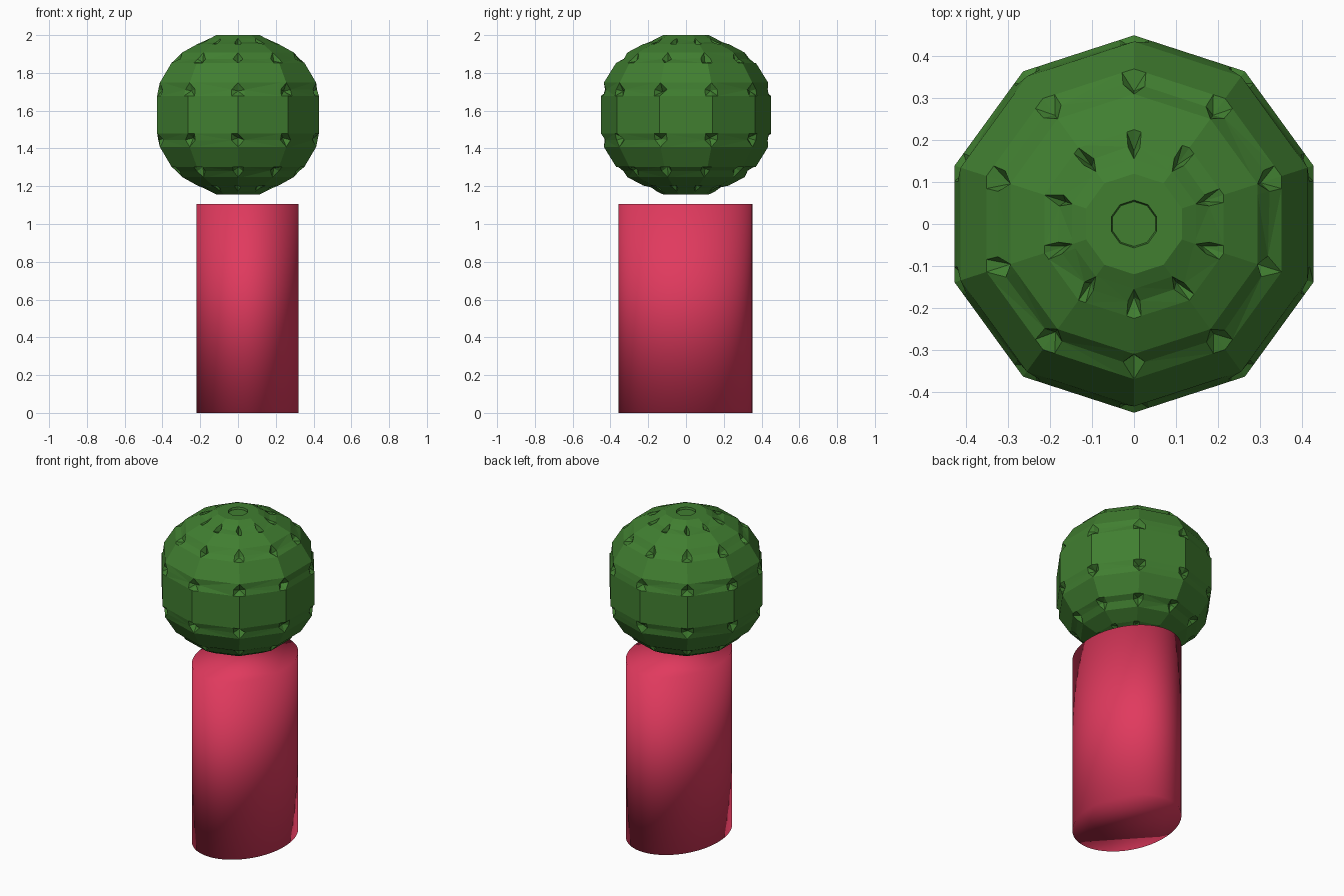
import bpy, bmesh, math, random

if "Cube" in bpy.data.objects:
    bpy.data.objects.remove(bpy.data.objects["Cube"])

random.seed(4)


def material(name, rgb):
    m = bpy.data.materials.new(name)
    m.diffuse_color = (*rgb, 1)
    m.use_nodes = True
    m.node_tree.nodes["Principled BSDF"].inputs["Base Color"].default_value = m.diffuse_color
    return m


def finish(bm, name, mat, smooth):
    bmesh.ops.recalc_face_normals(bm, faces=bm.faces)
    for f in bm.faces:
        f.smooth = smooth
    me = bpy.data.meshes.new(name)
    bm.to_mesh(me)
    bm.free()
    me.materials.append(mat)
    ob = bpy.data.objects.new(name, me)
    bpy.context.collection.objects.link(ob)
    return ob


pink = material("pink", (0.75, 0.042, 0.112))
green = material("leaf green", (0.052, 0.21, 0.03))

# Trunk: oval column, set slightly off centre, softly shaded over its rims
bm = bmesh.new()
bmesh.ops.create_cone(bm, cap_ends=True, segments=64, radius1=1, radius2=1, depth=1)
bmesh.ops.scale(bm, vec=(0.27, 0.354, 1.105), verts=bm.verts)
bmesh.ops.translate(bm, vec=(0.05, -0.003, 0.5525), verts=bm.verts)
finish(bm, "oval_trunk", pink, True)

# Crown: ten-sided tiled ball. Each row is (height from middle, radius, seam)
CENTRE, SIDES, STEP, GAP = 1.578, 10, 36, 4.5
half = [(0.10, 0.45, False), (0.135, 0.444, True), (0.17, 0.435, False),
        (0.275, 0.37, False), (0.30, 0.342, True), (0.33, 0.31, False),
        (0.375, 0.225, False), (0.39, 0.19, True), (0.405, 0.155, False),
        (0.422, 0.12, False)]
rows = [(-z, r, s) for z, r, s in reversed(half)] + half

bm = bmesh.new()
grid = []
for z, r, seam in rows:
    ring = []
    for i in range(SIDES):
        for off in (-GAP, 0, GAP):
            # points stay on the straight sides of the decagon
            rad = r * math.cos(math.radians(18)) / math.cos(math.radians(18 - abs(off)))
            zz = z
            if seam:
                # pits where tile corners meet, shallow grooves elsewhere
                depth = random.uniform(0.05, 0.10) if off == 0 else random.uniform(0, 0.02)
                rad *= 1 - depth
                zz *= 1 - depth
            a = math.radians(18 + STEP * i + off)
            ring.append(bm.verts.new((rad * math.cos(a), rad * math.sin(a), CENTRE + zz)))
    grid.append(ring)

n = SIDES * 3
for lo, hi in zip(grid, grid[1:]):
    for i in range(n):
        j = (i + 1) % n
        bm.faces.new((lo[i], lo[j], hi[j], hi[i]))

# Flat ends with a small dimple at each pole
for ring in (grid[0], grid[-1]):
    cap = bm.faces.new(ring)
    bmesh.ops.recalc_face_normals(bm, faces=bm.faces)
    bmesh.ops.inset_region(bm, faces=[cap], thickness=0.06, depth=0)
    bmesh.ops.inset_region(bm, faces=[cap], thickness=0.02, depth=-0.012)
bmesh.ops.triangulate(bm, faces=[f for f in bm.faces if len(f.verts) == 4])
finish(bm, "faceted_crown", green, False)
